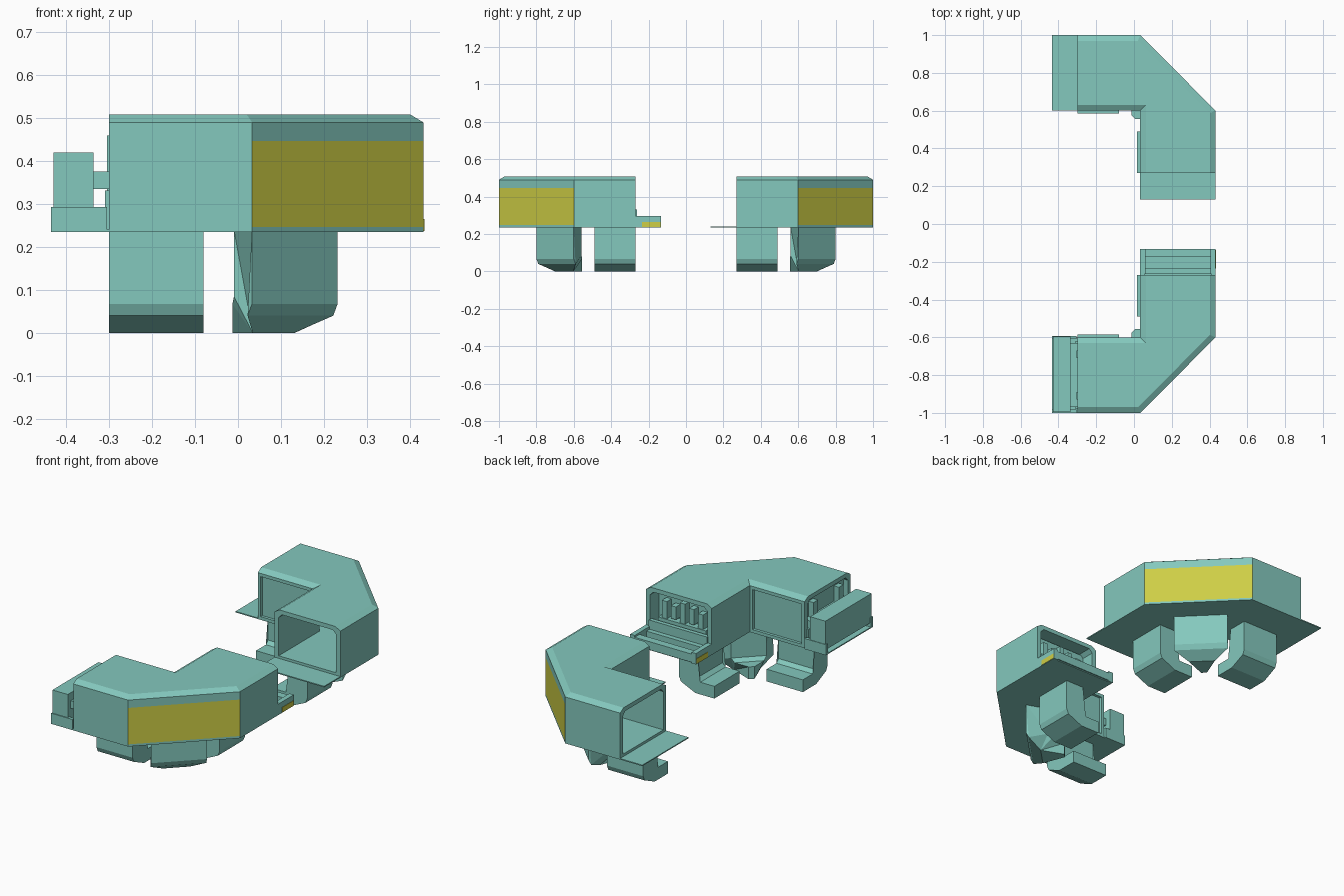
import bpy, bmesh
from mathutils import Vector

if "Cube" in bpy.data.objects:
    bpy.data.objects.remove(bpy.data.objects["Cube"])


def material(name, rgb):
    m = bpy.data.materials.new(name)
    m.diffuse_color = (*rgb, 1)
    m.use_nodes = True
    m.node_tree.nodes["Principled BSDF"].inputs["Base Color"].default_value = m.diffuse_color
    return m


TEAL = material("teal", (0.23, 0.58, 0.51))
YELLOW = material("yellow", (0.62, 0.62, 0.06))


def finish(bm, name, mats=(TEAL,)):
    bmesh.ops.recalc_face_normals(bm, faces=bm.faces)
    me = bpy.data.meshes.new(name)
    bm.to_mesh(me)
    bm.free()
    for m in mats:
        me.materials.append(m)
    ob = bpy.data.objects.new(name, me)
    bpy.context.collection.objects.link(ob)
    return ob


def box(name, x, y, z, mat=TEAL):
    bm = bmesh.new()
    bmesh.ops.create_cube(bm, size=1)
    for v in bm.verts:
        v.co = [r[0] if c < 0 else r[1] for c, r in zip(v.co, (x, y, z))]
    return finish(bm, name, (mat,))


def plan(side, o):
    """Four plan points along the elbow, offset into the duct wall by o."""
    if side == "out":
        k = 0.414 * o
        return [(-.30, 1 - o), (.033 - k, 1 - o), (.432 - o, .60 - k), (.432 - o, .27)]
    c = (.033 + o, .60 + o)
    return [(-.30, .60 + o), c, c, (.033 + o, .27)]


# Cross-sections of the duct: side, inset, height
OUTER = [("out", 0, .235), ("out", 0, .247), ("out", 0, .447), ("out", 0, .49),
         ("out", .03, .508), ("in", .03, .508), ("in", 0, .49), ("in", 0, .235)]
CAVITY = [("out", .025, .255), ("out", .025, .265), ("out", .025, .44), ("out", .025, .465),
          ("out", .045, .485), ("in", .045, .485), ("in", .025, .465), ("in", .025, .255)]


def duct(name, s):
    bm = bmesh.new()
    shells = []
    for sec in (OUTER, CAVITY):
        shells.append([[bm.verts.new((x, s * y, z)) for x, y in plan(side, o)]
                       for side, o, z in sec])
    panel = None
    for n, g in enumerate(shells):
        for i in range(8):
            a, b = g[i], g[(i + 1) % 8]
            for j in range(3):
                f = bm.faces.new((a[j], a[j + 1], b[j + 1], b[j]))
                if n == 0 and i == 1 and j == 1:
                    f.material_index = 1
                if n == 0 and i == 6 and j == 0:
                    panel = f
    # open end rims
    for i in range(8):
        for j in (0, 3):
            k = (i + 1) % 8
            bm.faces.new((shells[0][i][j], shells[0][k][j], shells[1][k][j], shells[1][i][j]))
    bmesh.ops.remove_doubles(bm, verts=bm.verts, dist=1e-5)
    bmesh.ops.recalc_face_normals(bm, faces=bm.faces)
    # recessed inner wall panel
    if panel.is_valid:
        bmesh.ops.inset_individual(bm, faces=[panel], thickness=.025)
        bmesh.ops.inset_individual(bm, faces=[panel], thickness=.001, depth=-.014)
    finish(bm, name, (TEAL, YELLOW))


def leg(name, s, centre, inward, rows):
    """Hooked foot: rows of (depth inward, height, half width)."""
    bm = bmesh.new()
    d = Vector(inward).normalized()
    side = Vector((-d.y, d.x))
    loops = []
    for sg in (-1, 1):
        loop = []
        for dep, z, h in rows:
            p = Vector(centre) + d * dep + side * h * sg
            loop.append(bm.verts.new((p.x, s * p.y, z)))
        loops.append(loop)
    n = len(rows)
    for i in range(n):
        k = (i + 1) % n
        bm.faces.new((loops[0][i], loops[0][k], loops[1][k], loops[1][i]))
    caps = [bm.faces.new(l) for l in loops]
    bmesh.ops.triangulate(bm, faces=caps)
    finish(bm, name)


HOOK = [(d, z, .11) for d, z in ((0, .24), (0, .067), (.012, .04), (.10, 0), (.215, 0),
                                 (.215, .067), (.13, .067), (.11, .085), (.11, .24))]
WEDGE = [(0, .24, .141), (0, .067, .141), (.014, .04, .141), (.07, 0, .068), (.19, 0, .015),
         (.19, .067, .015), (.13, .067, .075), (.11, .085, .09), (.11, .24, .09)]

for s, tag in ((-1, "front"), (1, "back")):
    duct(tag + "_duct", s)
    leg(tag + "_left_leg", s, (-.19, .80), (0, -1), HOOK)
    leg(tag + "_right_leg", s, (.232, .38), (-1, 0), HOOK)
    leg(tag + "_corner_leg", s, (.132, .70), (-1, -1), WEDGE)
    # floor plate reaching out of the left end
    box(tag + "_left_floor_plate", (-.435, -.28), sorted((s * .6, s * 1.0)), (.235, .241))

# Back floor plate
box("back_right_floor_plate", (.033, .432), (.13, .29), (.235, .241))

# Front piece, left end: coupling box on bars, with end brackets
box("coupling_box", (-.43, -.337), (-.995, -.595), (.262, .42))
box("coupling_bar", (-.34, -.27), (-.97, -.63), (.335, .376))
box("coupling_sill", (-.31, -.27), (-.98, -.62), (.24, .332))
box("coupling_back_wall", (-.275, -.26), (-.98, -.62), (.25, .48))
for y in (-1, -.61):
    box("coupling_bracket", (-.435, -.305), (y, y + .018), (.235, .293))
for i in range(2):
    y = -.93 + i * .22
    box("coupling_post", (-.305, -.27), (y, y + .04), (.25, .46))

# Front piece, right end: stepped docking sill
box("dock_floor", (.033, .432), (-.29, -.14), (.235, .245))
box("dock_step", (.06, .405), (-.28, -.235), (.24, .28))
box("dock_riser", (.055, .41), (-.285, -.262), (.24, .33))
box("dock_front_bar", (.06, .405), (-.175, -.133), (.24, .285))
for x, side in ((.033, -1), (.405, 1)):
    box("dock_bracket", (x, x + .027), (-.28, -.133), (.235, .295))
    xo = .031 if side < 0 else .431
    box("dock_marker", (xo, xo + .003), (-.235, -.137), (.237, .265), YELLOW)

# Machinery inside the right end
box("inner_bulkhead", (.05, .415), (-.36, -.345), (.25, .48))
for i in range(5):
    x = .11 + i * .055
    box("inner_pipe", (x, x + .03), (-.345, -.305), (.33 + .02 * (i % 2), .42 + .015 * (i % 3)))
box("inner_manifold", (.09, .38), (-.345, -.30), (.30, .34))
